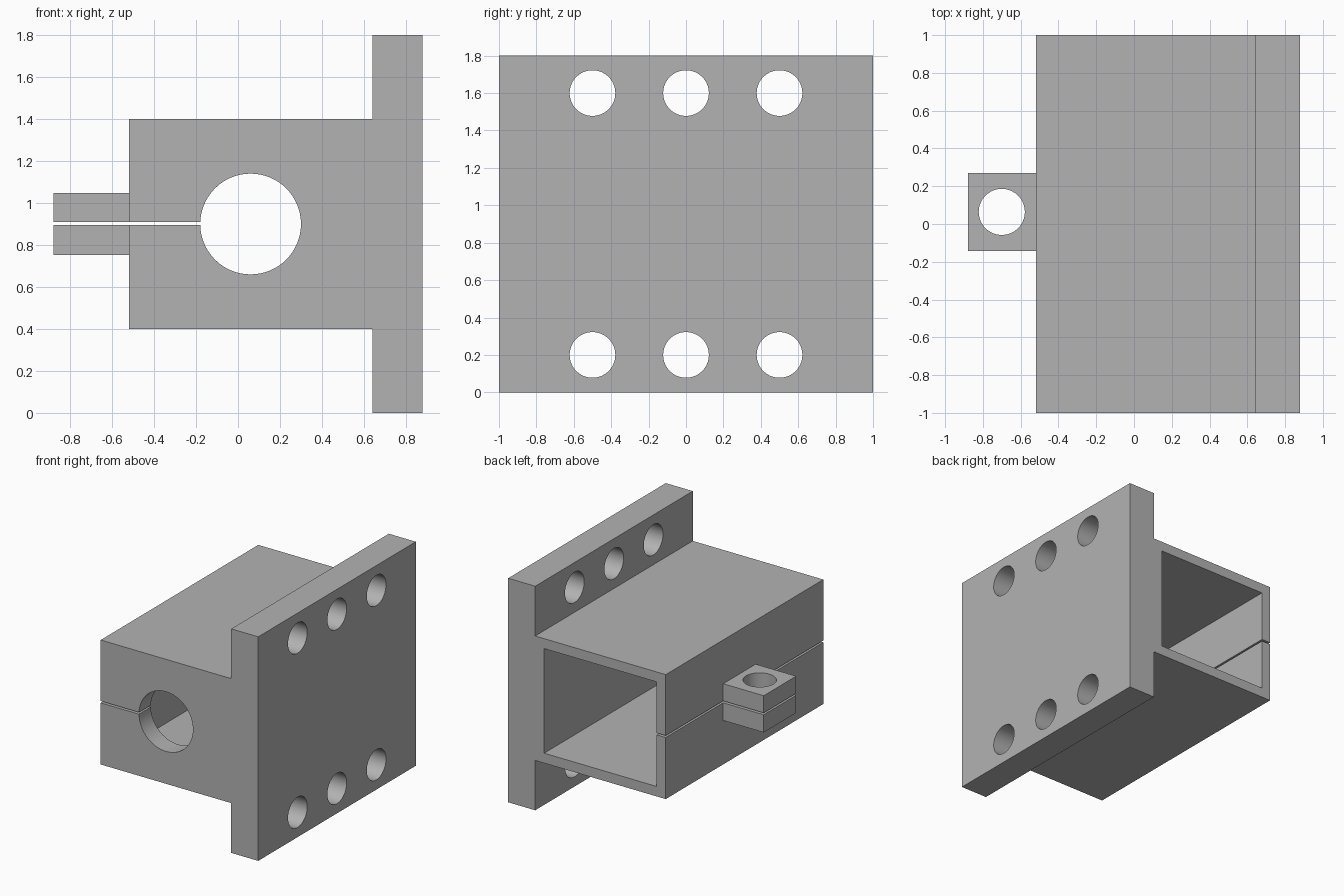
import bpy, bmesh
from mathutils import Matrix, Vector

if "Cube" in bpy.data.objects:
    bpy.data.objects.remove(bpy.data.objects["Cube"], do_unlink=True)

grey = bpy.data.materials.new("plain grey")
grey.use_nodes = True
colour = (0.45, 0.45, 0.45, 1)
grey.diffuse_color = colour
grey.node_tree.nodes["Principled BSDF"].inputs["Base Color"].default_value = colour


def to_object(name, bm):
    bmesh.ops.recalc_face_normals(bm, faces=bm.faces)
    mesh = bpy.data.meshes.new(name)
    bm.to_mesh(mesh)
    bm.free()
    mesh.materials.append(grey)
    obj = bpy.data.objects.new(name, mesh)
    bpy.context.collection.objects.link(obj)
    return obj


def box(name, low, high):
    low, high = Vector(low), Vector(high)
    bm = bmesh.new()
    matrix = Matrix.Translation((low + high) / 2) @ Matrix.Diagonal((high - low).to_4d())
    bmesh.ops.create_cube(bm, size=1, matrix=matrix)
    return to_object(name, bm)


def cylinder(name, centre, axis, radius, depth):
    bm = bmesh.new()
    turn = Vector((0, 0, 1)).rotation_difference(Vector(axis)).to_matrix().to_4x4()
    bmesh.ops.create_cone(bm, cap_ends=True, segments=64, radius1=radius, radius2=radius,
                          depth=depth, matrix=Matrix.Translation(centre) @ turn)
    return to_object(name, bm)


def cut(obj, cutters):
    # Apply each cutter, then remove it
    for cutter in cutters:
        cutter.hide_render = True
        mod = obj.modifiers.new("cut", "BOOLEAN")
        mod.operation = "DIFFERENCE"
        mod.solver = "EXACT"
        mod.object = cutter
        bpy.ops.object.select_all(action="DESELECT")
        bpy.context.view_layer.objects.active = obj
        obj.select_set(True)
        bpy.ops.object.modifier_apply(modifier=mod.name)
        bpy.data.objects.remove(cutter, do_unlink=True)
    bpy.ops.object.shade_smooth_by_angle(angle=0.6)


mid = 0.9                          # height of the bore axis
slit_low, slit_high = 0.895, 0.91
left, step, right = -0.52, 0.64, 0.88

# Housing and mounting flange: one profile drawn along the depth
profile = [(left, 0.4), (step, 0.4), (step, 0), (right, 0),
           (right, 1.8), (step, 1.8), (step, 1.4), (left, 1.4)]
bm = bmesh.new()
face = bm.faces.new([bm.verts.new((x, -1, z)) for x, z in profile])
sweep = bmesh.ops.extrude_face_region(bm, geom=[face], use_keep_orig=True)
bmesh.ops.translate(bm, vec=(0, 2, 0),
                    verts=[g for g in sweep["geom"] if isinstance(g, bmesh.types.BMVert)])
housing = to_object("flanged_housing", bm)

# Cavity open at the back, front bore, clamping slit and bolt holes
cutters = [
    box("cavity_cutter", (left + 0.08, -0.85, 0.48), (step - 0.08, 1.2, 1.32)),
    cylinder("bore_cutter", (0.06, -1, mid), (0, 1, 0), 0.24, 0.6),
    box("slit_cutter", (-0.7, -1.2, slit_low), (0.06, 1.2, slit_high)),
]
for y in (-0.5, 0, 0.5):
    for z in (0.2, 1.6):
        cutters.append(cylinder("bolt_cutter", (0.76, y, z), (1, 0, 0), 0.122, 0.5))
cut(housing, cutters)

# Pair of drilled clamp ears either side of the slit
for name, low, high in (("lower_clamp_ear", 0.753, slit_low),
                        ("upper_clamp_ear", slit_high, 1.048)):
    ear = box(name, (-0.88, -0.142, low), (left, 0.27, high))
    cut(ear, [cylinder("ear_cutter", (-0.7, 0.064, mid), (0, 0, 1), 0.122, 0.6)])
